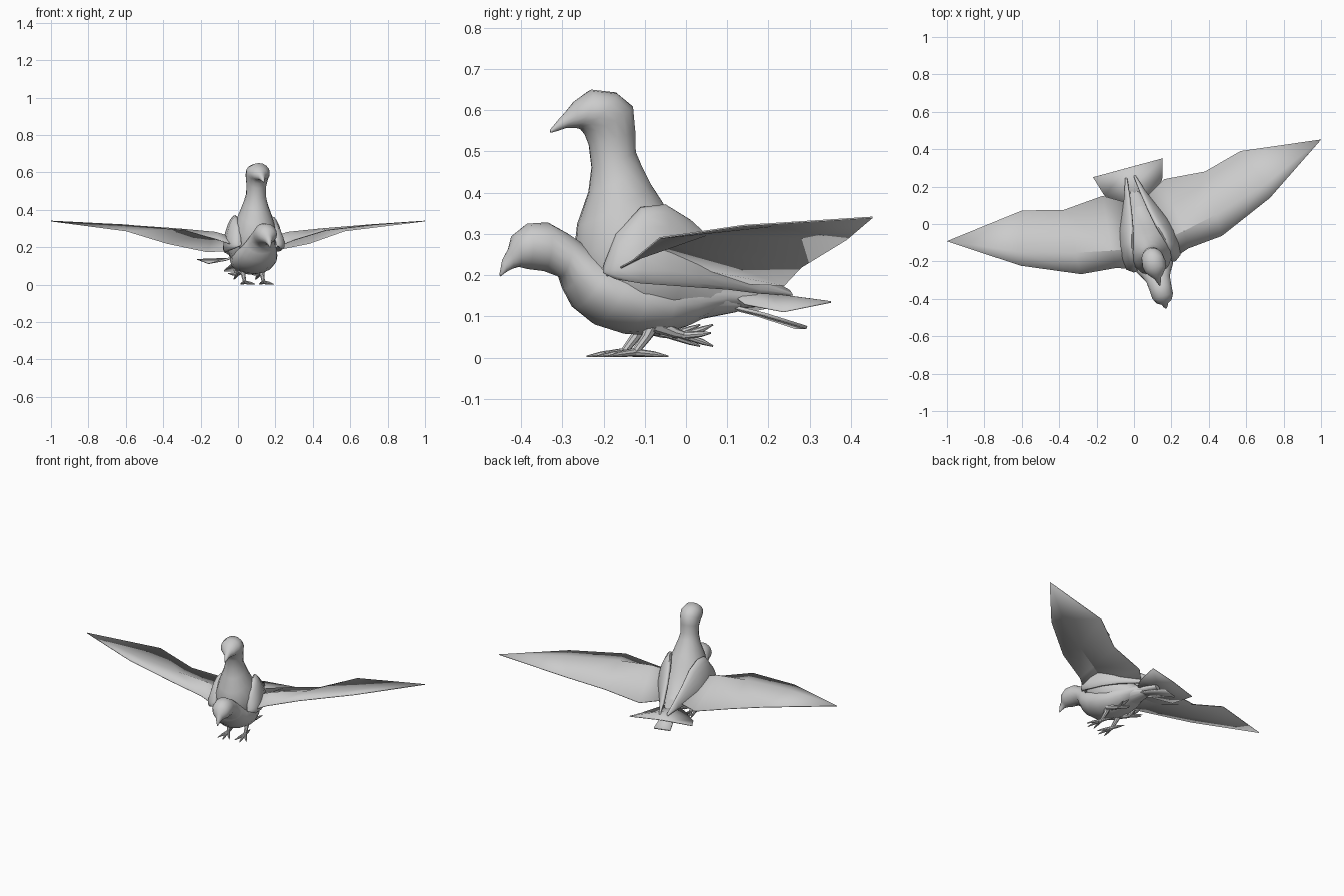
import bpy, bmesh, math
from mathutils import Vector, Matrix

if "Cube" in bpy.data.objects:
    bpy.data.objects.remove(bpy.data.objects["Cube"])

YAW = math.radians(15.2)
C, S = math.cos(YAW), math.sin(YAW)
FRAME = Matrix.Translation((0, 0.18, 0)) @ Matrix.Rotation(YAW, 4, 'Z')

grey = bpy.data.materials.new("plain grey")
grey.diffuse_color = (0.6, 0.6, 0.6, 1)
grey.use_nodes = True
grey.node_tree.nodes["Principled BSDF"].inputs["Base Color"].default_value = grey.diffuse_color


def along(y):
    """Side position to distance along the birds' shared axis."""
    return (y - 0.18) / C


def finish(name, bm, angle=40, thickness=0):
    bmesh.ops.recalc_face_normals(bm, faces=bm.faces)
    me = bpy.data.meshes.new(name)
    bm.to_mesh(me)
    bm.free()
    me.materials.append(grey)
    ob = bpy.data.objects.new(name, me)
    bpy.context.collection.objects.link(ob)
    ob.matrix_world = FRAME
    if thickness:
        mod = ob.modifiers.new("thickness", 'SOLIDIFY')
        mod.thickness, mod.offset = thickness, 0
    bpy.ops.object.select_all(action='DESELECT')
    bpy.context.view_layer.objects.active = ob
    ob.select_set(True)
    bpy.ops.object.shade_smooth_by_angle(angle=math.radians(angle))
    return ob


def loft(bm, sections, n=16):
    """Skin elliptical rings, each given by two opposite points and a half width."""
    rings = []
    for a, b, w in sections:
        a, b = Vector(a), Vector(b)
        mid, half = (a + b) / 2, (b - a) / 2
        d = half.normalized()
        side = Vector((1, 0, 0))
        side = (side - d * side.dot(d)).normalized() * w
        rings.append([bm.verts.new(mid + half * math.cos(t) + side * math.sin(t))
                      for t in (2 * math.pi * i / n for i in range(n))])
    for r, q in zip(rings, rings[1:]):
        for i in range(n):
            j = (i + 1) % n
            bm.faces.new((r[i], r[j], q[j], q[i]))
    bm.faces.new(rings[0])
    bm.faces.new(rings[-1])


def body(name, rows):
    bm = bmesh.new()
    loft(bm, [((0, along(ya), za), (0, along(yb), zb), w) for ya, za, yb, zb, w in rows])
    finish(name, bm, 60)


def spike(bm, points, n=8):
    """Tapered limb through (u, v, z, radius) points."""
    vecs = [Vector(p[:3]) for p in points]
    rings = []
    for k, p in enumerate(points):
        d = vecs[min(k + 1, len(vecs) - 1)] - vecs[max(k - 1, 0)]
        m = d.to_track_quat('Z', 'Y').to_matrix()
        rings.append([bm.verts.new(vecs[k] + m @ Vector((math.cos(t), math.sin(t), 0)) * p[3])
                      for t in (2 * math.pi * i / n for i in range(n))])
    for r, q in zip(rings, rings[1:]):
        for i in range(n):
            j = (i + 1) % n
            bm.faces.new((r[i], r[j], q[j], q[i]))
    bm.faces.new(rings[0])
    bm.faces.new(rings[-1])


def sheet(name, rows, thickness=0.004):
    """Thin surface from a grid of points."""
    bm = bmesh.new()
    grid = [[bm.verts.new(p) for p in row] for row in rows]
    for r, q in zip(grid, grid[1:]):
        for i in range(len(r) - 1):
            bm.faces.new((r[i], r[i + 1], q[i + 1], q[i]))
    bmesh.ops.remove_doubles(bm, verts=bm.verts, dist=0.001)
    finish(name, bm, 30, thickness)


# Upright bird: belly, chest, neck, head and beak in one skin
body("standing_body", [
    (0.12, .11, 0.13, .15, .035), (0.02, .09, 0.06, .2, .075), (-.08, .075, 0.0, .28, .115),
    (-.17, .09, -.03, .33, .13), (-.24, .15, -.05, .365, .125), (-.27, .24, -.062, .385, .108),
    (-.262, .32, -.085, .42, .088), (-.235, .40, -.108, .465, .065), (-.228, .46, -.123, .5, .053),
    (-.235, .515, -.124, .55, .053), (-.245, .54, -.13, .61, .06), (-.255, .553, -.17, .643, .064),
    (-.262, .556, -.23, .65, .056), (-.275, .557, -.27, .622, .035), (-.29, .557, -.29, .598, .018),
    (-.31, .55, -.305, .582, .012), (-.328, .545, -.33, .552, .003)])

# Upright bird: narrow tail
sheet("standing_tail", [[(u * w, along(y), z) for u in (-1, 0, 1)]
                        for y, z, w in ((.06, .135, .03), (.18, .105, .04), (.28, .073, .05))], .008)

# Flying bird: head, body and tapering rump in one skin
body("flying_body", [
    (-.45, .197, -.452, .203, .003), (-.435, .208, -.445, .238, .012), (-.42, .216, -.43, .265, .02),
    (-.405, .22, -.42, .297, .043), (-.385, .215, -.385, .325, .057), (-.345, .21, -.335, .328, .06),
    (-.305, .195, -.285, .3, .065), (-.295, .165, -.235, .265, .08), (-.27, .12, -.2, .24, .1),
    (-.22, .08, -.15, .225, .115), (-.15, .058, -.1, .21, .12), (-.07, .053, -.04, .2, .11),
    (0, .075, .02, .19, .09), (.08, .115, .1, .175, .055), (.2, .125, .2, .15, .02)])

# Flying bird: fanned tail
sheet("flying_tail", [[(-.08, -.06, .13), (0, -.08, .16), (.08, -.06, .13)],
                      [(-.16, .015, .112), (0, .02, .155), (.16, .015, .112)],
                      [(-.193, .125, .135), (0, .125, .142), (.193, .125, .135)]])

FOLDED = [(-.2, .205, -.195, .235, .11, .105, .012), (-.17, .19, -.17, .30, .14, .10, .025),
          (-.11, .18, -.11, .365, .145, .10, .028), (-.04, .175, -.05, .372, .142, .085, .03),
          (.03, .17, .01, .335, .125, .065, .028), (.1, .165, .08, .27, .09, .05, .022),
          (.18, .155, .17, .21, .05, .035, .014), (.26, .15, .25, .165, .026, .022, .006)]
TIP = (1.037, 0, .34)
SPREAD = [[(.07, -.42, .19), (.2, -.375, .235), (.39, -.358, .29), (.69, -.23, .32), TIP],
          [(.07, -.3, .24), (.2, -.28, .28), (.39, -.24, .298), (.69, -.15, .32), TIP],
          [(.06, -.05, .18), (.17, .015, .176), (.393, -.003, .22), (.605, .053, .287), TIP]]

for s, side in ((1, "right"), (-1, "left")):
    # Folded wing hugging the upright body
    bm = bmesh.new()
    loft(bm, [((s * ua, along(ya - S * ua), za), (s * ub, along(yb - S * ub), zb), t)
              for ya, za, yb, zb, ua, ub, t in FOLDED])
    finish(side + "_folded_wing", bm, 60)

    # Outstretched wing
    sheet(side + "_spread_wing", [[(s * u, v, z) for u, v, z in row] for row in SPREAD])

    # Standing leg with three front toes and one back toe
    bm = bmesh.new()
    u, v = s * .052, -.33
    spike(bm, [(u, v + .05, .09, .022), (u, v + .03, .05, .012), (u, v, .012, .009)])
    for du, dv in ((-.035, -.075), (0, -.092), (.035, -.075), (0, .085)):
        spike(bm, [(u, v, .013, .010), (u + du * .6, v + dv * .6, .008, .007),
                   (u + du, v + dv, .003, .002)])
    finish(side + "_standing_leg", bm)

    # Tucked leg trailing behind the flying body
    bm = bmesh.new()
    u, v = s * .06, -.2
    spike(bm, [(u, v - .08, .08, .02), (u, v - .03, .06, .012), (u, v, .053, .008)])
    for du, dv, z in ((-.035, .05, .06), (0, .065, .08), (.035, .05, .06), (0, .065, .028)):
        spike(bm, [(u, v - .01, .054, .009), (u + du * .6, v + dv * .6, .053 + (z - .053) * .6, .007),
                   (u + du, v + dv, z, .002)])
    finish(side + "_tucked_leg", bm)
